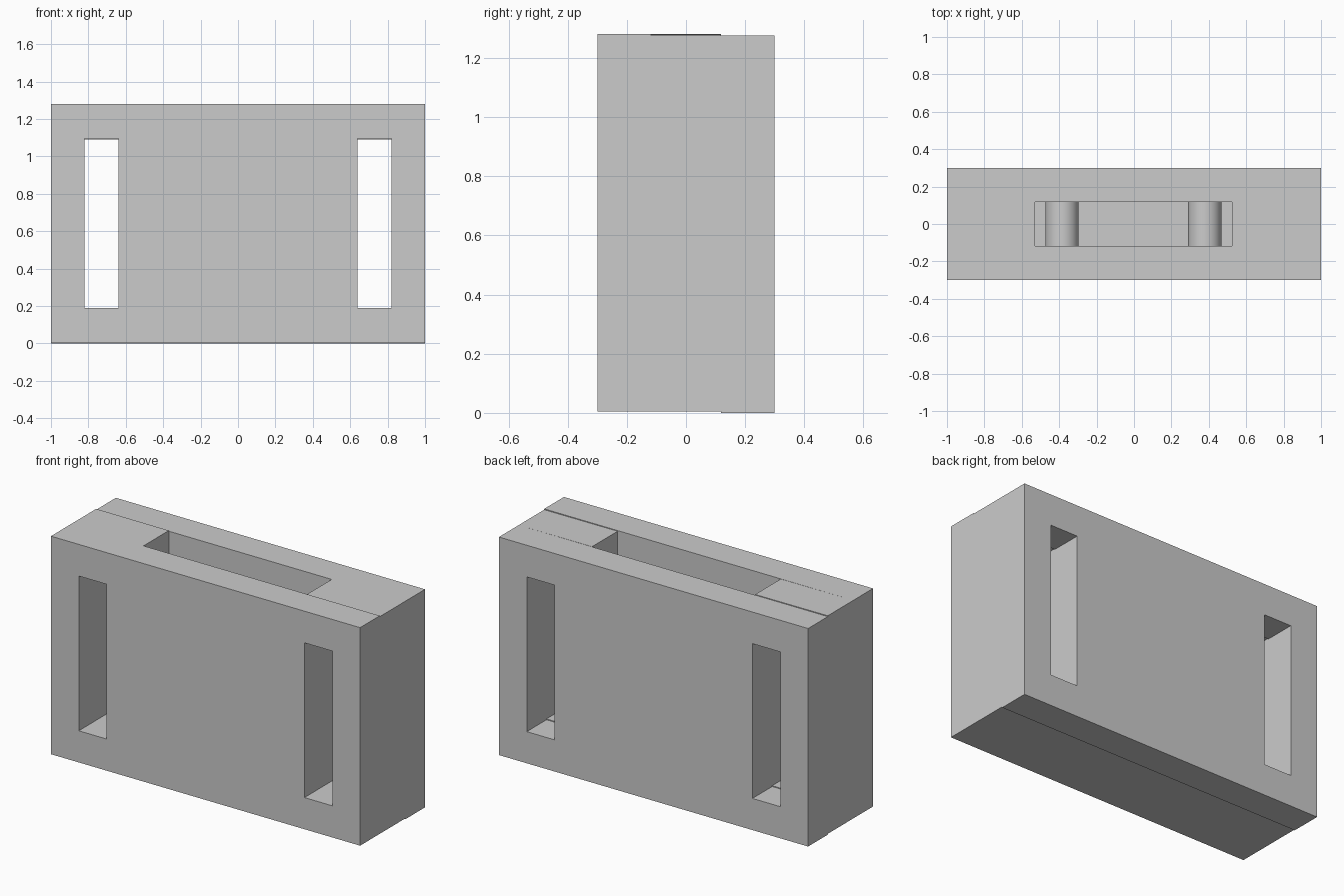
import bpy

cube = bpy.data.objects.get("Cube")
if cube:
    bpy.data.objects.remove(cube, do_unlink=True)

grey = bpy.data.materials.new("plain_grey")
grey.use_nodes = True
grey.diffuse_color = (0.6, 0.6, 0.6, 1)
grey.node_tree.nodes["Principled BSDF"].inputs["Base Color"].default_value = (0.6, 0.6, 0.6, 1)


def box(name, x, y, z):
    """Box from (min, max) pairs on each axis."""
    bpy.ops.mesh.primitive_cube_add(size=1)
    ob = bpy.context.object
    ob.name = name
    for v in ob.data.vertices:
        v.co = [lo if c < 0 else hi for c, (lo, hi) in zip(v.co, (x, y, z))]
    ob.data.materials.append(grey)
    return ob


def cut(ob, x, y, z):
    """Cut a box-shaped opening out of a part."""
    cutter = box("cutter", x, y, z)
    cutter.hide_render = True
    mod = ob.modifiers.new("opening", "BOOLEAN")
    mod.operation = "DIFFERENCE"
    mod.solver = "EXACT"
    mod.object = cutter
    bpy.context.view_layer.objects.active = ob
    bpy.ops.object.modifier_apply(modifier=mod.name)
    bpy.data.objects.remove(cutter, do_unlink=True)


# Three upright layers, the back one sitting very slightly lower
front = box("front_plate", (-1, 1), (-0.3, -0.118), (0.005, 1.28))
core = box("middle_layer", (-1, 1), (-0.118, 0.118), (0.005, 1.28))
back = box("back_plate", (-1, 1), (0.118, 0.3), (0, 1.275))

# The middle layer leans a hair, so its right top edge is lower
for v in core.data.vertices:
    if v.co.x > 0 and v.co.z > 1:
        v.co.z = 1.275

# Tall through slots near both ends
for part, drop in ((front, 0), (core, 0), (back, 0.005)):
    for side in (-1, 1):
        x = sorted((side * 0.64, side * 0.82))
        cut(part, x, (-1, 1), (0.19 - drop, 1.095 - drop))

# Pocket open at the top of the middle layer
cut(core, (-0.53, 0.525), (-1, 1), (0.19, 2))

# Round rollers across the pocket, between the plates
for name, x in (("right_roller", -0.385), ("left_roller", 0.378)):
    bpy.ops.mesh.primitive_cylinder_add(
        vertices=48, radius=0.089, depth=0.236,
        location=(x, 0, 0.64), rotation=(1.5708, 0, 0))
    roller = bpy.context.object
    roller.name = name
    roller.data.materials.append(grey)
    bpy.ops.object.shade_smooth_by_angle()
